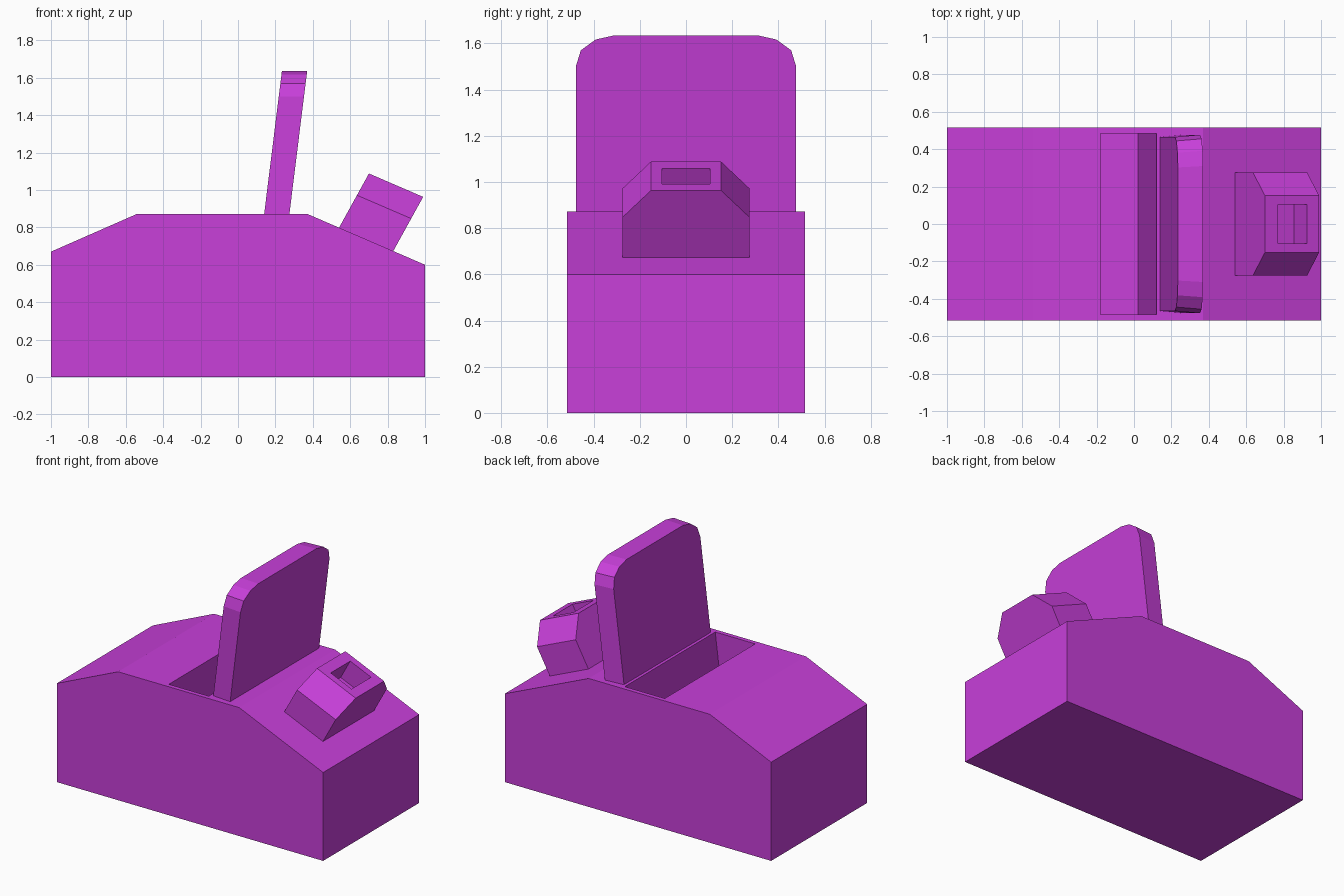
import bpy
import bmesh
from mathutils import Vector

if "Cube" in bpy.data.objects:
    bpy.data.objects.remove(bpy.data.objects["Cube"], do_unlink=True)

purple = bpy.data.materials.new("purple plastic")
purple.use_nodes = True
COLOUR = (0.58, 0.05, 0.70, 1)
purple.diffuse_color = COLOUR
purple.node_tree.nodes["Principled BSDF"].inputs["Base Color"].default_value = COLOUR


def loft(name, ring_a, ring_b):
    """Closed solid between two matching rings of points."""
    bm = bmesh.new()
    a = [bm.verts.new(p) for p in ring_a]
    b = [bm.verts.new(p) for p in ring_b]
    bm.faces.new(a)
    bm.faces.new(b)
    for i in range(len(a)):
        j = (i + 1) % len(a)
        bm.faces.new((a[i], a[j], b[j], b[i]))
    bmesh.ops.recalc_face_normals(bm, faces=bm.faces)
    mesh = bpy.data.meshes.new(name)
    bm.to_mesh(mesh)
    bm.free()
    mesh.materials.append(purple)
    obj = bpy.data.objects.new(name, mesh)
    bpy.context.collection.objects.link(obj)
    return obj


def extrude_y(name, profile, half):
    """Side profile in x and z, extruded evenly along y."""
    return loft(name, [(x, -half, z) for x, z in profile],
                [(x, half, z) for x, z in profile])


def cut(obj, cutter):
    """Subtract the cutter, apply the result and drop the cutter."""
    mod = obj.modifiers.new("cut", "BOOLEAN")
    mod.operation = "DIFFERENCE"
    mod.solver = "EXACT"
    mod.object = cutter
    cutter.hide_render = True
    bpy.context.view_layer.objects.active = obj
    bpy.ops.object.modifier_apply(modifier=mod.name)
    bpy.data.objects.remove(cutter, do_unlink=True)


# Base with sloped ends
base = extrude_y("base", [(-1, 0), (1, 0), (1, 0.6), (0.37, 0.872),
                          (-0.54, 0.872), (-1, 0.67)], 0.515)

# Deep slot leaning the same way as the back rest
LEAN = 0.124
TOP, FLOOR = 0.872, 0.07


def leaning(x, z):
    return (x + LEAN * (z - TOP), z)


slot = [leaning(-0.18, FLOOR), leaning(0.12, FLOOR), leaning(0.12, 1), leaning(-0.18, 1)]
cut(base, extrude_y("slot_cutter", slot, 0.485))

# Leaning back rest with rounded upper corners, slightly wider at the rear
half_outline = [(1, TOP), (1, 1.50), (0.955, 1.57), (0.82, 1.617), (0.65, 1.635)]
outline = half_outline + [(-w, z) for w, z in reversed(half_outline)]


def rest_ring(x, width):
    return [(leaning(x, z)[0], w * width, z) for w, z in outline]


loft("back_rest", rest_ring(0.14, 0.465), rest_ring(0.275, 0.477))

# Chamfered holder standing square on the sloped end
origin = Vector((0.54, 0, 0.798))
along = Vector((0.29, 0, -0.125))
up = Vector((0.16, 0, 0.29))


def on_slope(a, y, u):
    return origin + along * a + up * u + Vector((0, y, 0))


section = [(-0.275, 0), (0.275, 0), (0.275, 0.6), (0.152, 1), (-0.152, 1), (-0.275, 0.6)]
holder = loft("holder", [on_slope(0, y, u) for y, u in section],
              [on_slope(1, y, u) for y, u in section])

# Small rectangular pocket in the holder
mouth = [(0.24, -0.105), (0.78, -0.105), (0.78, 0.105), (0.24, 0.105)]
cut(holder, loft("pocket_cutter", [on_slope(a, y, 0.55) for a, y in mouth],
                 [on_slope(a, y, 1.2) for a, y in mouth]))
